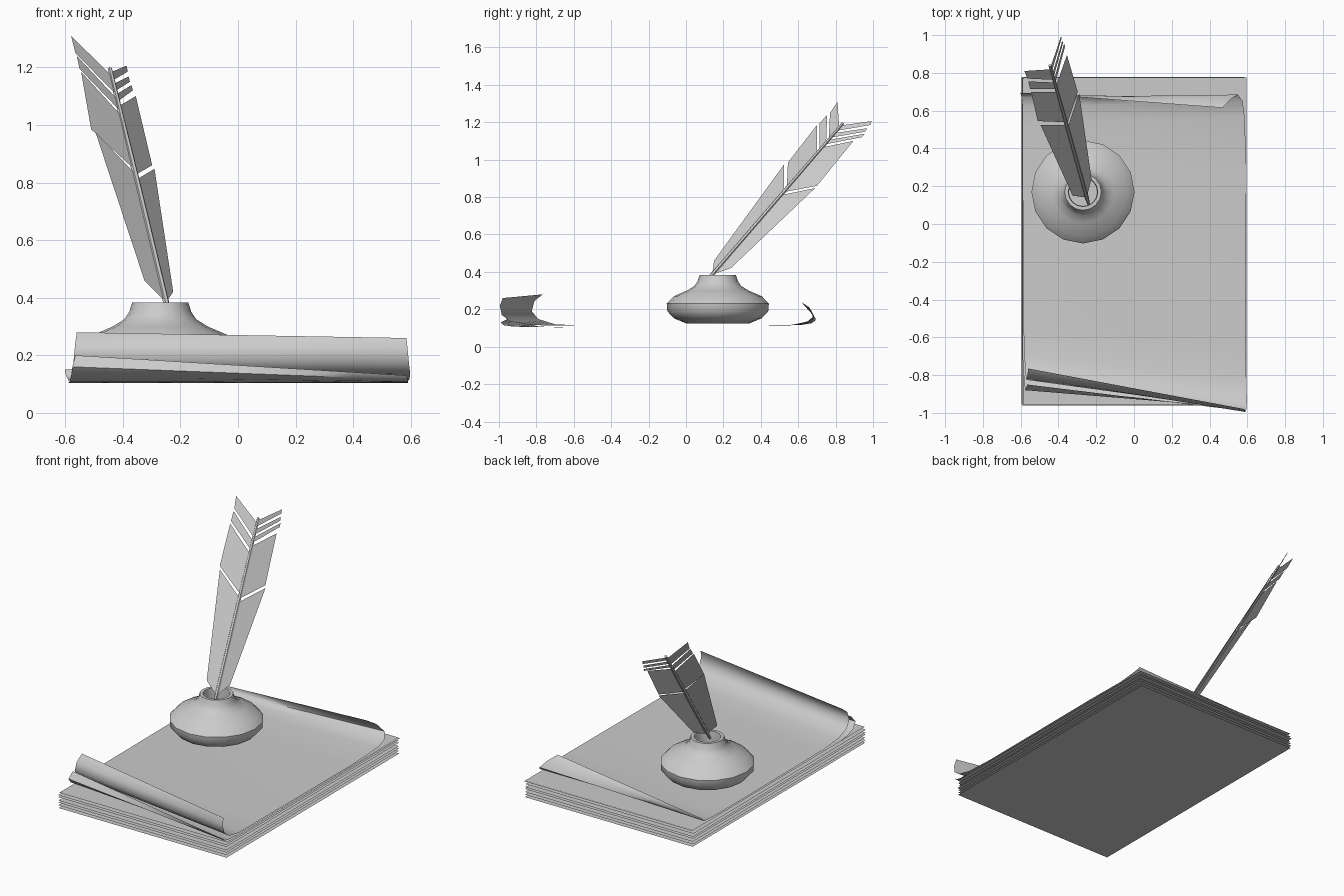
import bpy, bmesh, math, random
from mathutils import Vector

random.seed(3)


def make(name, verts, faces, smooth=None):
    me = bpy.data.meshes.new(name)
    me.from_pydata([tuple(v) for v in verts], [], faces)
    bm = bmesh.new()
    bm.from_mesh(me)
    bmesh.ops.recalc_face_normals(bm, faces=bm.faces)
    bm.to_mesh(me)
    bm.free()
    ob = bpy.data.objects.new(name, me)
    bpy.context.collection.objects.link(ob)
    if smooth:
        bpy.ops.object.select_all(action='DESELECT')
        bpy.context.view_layer.objects.active = ob
        ob.select_set(True)
        bpy.ops.object.shade_smooth_by_angle(angle=math.radians(smooth))
    return ob


def loft_sheet(name, left, right, n=6):
    """Sheet spanned between a left and a right edge profile."""
    verts = [Vector(a).lerp(Vector(b), i / n) for a, b in zip(left, right) for i in range(n + 1)]
    w = n + 1
    faces = [(r * w + i, r * w + i + 1, (r + 1) * w + i + 1, (r + 1) * w + i)
             for r in range(len(left) - 1) for i in range(n)]
    return make(name, verts, faces, 60)


# Stack of flat sheets
for i in range(7):
    dx, dy = (random.uniform(-0.005, 0.005) for _ in range(2)) if i else (0, 0)
    z = i * 0.0165
    make(f"flat_sheet_{i + 1}",
         [(sx * 0.59 + dx, y + dy, z) for sx, y in ((-1, -0.957), (1, -0.957), (1, 0.775), (-1, 0.775))],
         [(0, 1, 2, 3)])

# Second sheet, front edge lifted at the left
loft_sheet("lifted_sheet",
           [(-0.59, 0.77, 0.103), (-0.59, -0.70, 0.104), (-0.585, -0.79, 0.108), (-0.58, -0.85, 0.125),
            (-0.575, -0.88, 0.16), (-0.565, -0.85, 0.20)],
           [(0.59, 0.77, 0.103), (0.59, -0.75, 0.104), (0.59, -0.85, 0.105), (0.59, -0.93, 0.108),
            (0.59, -0.975, 0.115), (0.585, -0.99, 0.13)])

# Top sheet, curled at both ends
loft_sheet("curled_sheet",
           [(-0.60, 0.695, 0.15), (-0.60, 0.69, 0.138), (-0.595, 0.67, 0.125), (-0.59, 0.62, 0.117),
            (-0.59, 0.52, 0.113), (-0.59, 0.30, 0.112), (-0.585, -0.55, 0.112), (-0.58, -0.70, 0.12),
            (-0.575, -0.79, 0.148), (-0.57, -0.825, 0.19), (-0.565, -0.81, 0.245), (-0.56, -0.765, 0.28)],
           [(0.47, 0.615, 0.24), (0.51, 0.66, 0.21), (0.55, 0.685, 0.165), (0.575, 0.65, 0.135),
            (0.585, 0.57, 0.117), (0.595, 0.30, 0.112), (0.59, -0.65, 0.112), (0.595, -0.84, 0.116),
            (0.598, -0.94, 0.135), (0.594, -0.985, 0.17), (0.589, -0.995, 0.22), (0.585, -0.98, 0.26)])

# Inkwell, lathed
profile = [(0.17, 0.125), (0.235, 0.152), (0.27, 0.19), (0.273, 0.23), (0.235, 0.27), (0.165, 0.30),
           (0.125, 0.325), (0.108, 0.35), (0.097, 0.384), (0.078, 0.384), (0.075, 0.355), (0.075, 0.31)]
SIDES = 16
verts = [(-0.27 + r * math.cos(2 * math.pi * k / SIDES), 0.17 + r * math.sin(2 * math.pi * k / SIDES), z)
         for r, z in profile for k in range(SIDES)]
faces = [(j * SIDES + k, j * SIDES + (k + 1) % SIDES, (j + 1) * SIDES + (k + 1) % SIDES, (j + 1) * SIDES + k)
         for j in range(len(profile) - 1) for k in range(SIDES)]
last = (len(profile) - 1) * SIDES
faces += [tuple(range(SIDES)), tuple(range(last, last + SIDES))]
make("inkwell", verts, faces, 45)

# Quill shaft
A, B = Vector((-0.25, 0.14, 0.385)), Vector((-0.445, 0.84, 1.195))


def shaft(t):
    return A.lerp(B, t)


u = (B - A).normalized()
s = u.cross(Vector((0, 0, 1))).normalized()
q = s.cross(u)
rings = [(-0.06, 0.006), (0.0, 0.011), (0.5, 0.011), (1.0, 0.008)]
verts = [shaft(t) + r * (s * math.cos(k * math.pi / 3) + q * math.sin(k * math.pi / 3))
         for t, r in rings for k in range(6)]
faces = [(j * 6 + k, j * 6 + (k + 1) % 6, j * 6 + 6 + (k + 1) % 6, j * 6 + 6 + k)
         for j in range(3) for k in range(6)]
make("quill_shaft", verts, faces + [tuple(range(6)), tuple(range(18, 24))], 50)

# Vane pieces: root span along the shaft, then the two outer corners
left = [(0.0, 0.55, (-0.325, 0.15, 0.46), (-0.495, 0.525, 0.975)),
        (0.57, 0.80, (-0.51, 0.545, 0.985), (-0.545, 0.70, 1.185)),
        (0.82, 0.87, (-0.55, 0.715, 1.195), (-0.56, 0.755, 1.24)),
        (0.89, 0.97, (-0.565, 0.77, 1.25), (-0.58, 0.81, 1.31))]
right = [(0.0, 0.525, (-0.225, 0.24, 0.42), (-0.29, 0.69, 0.848)),
         (0.545, 0.84, (-0.298, 0.70, 0.86), (-0.355, 0.895, 1.10)),
         (0.86, 0.89, (-0.365, 0.94, 1.12), (-0.37, 0.955, 1.138)),
         (0.905, 0.935, (-0.375, 0.96, 1.15), (-0.38, 0.968, 1.168)),
         (0.95, 0.985, (-0.383, 0.985, 1.185), (-0.387, 0.992, 1.206))]
for side, parts in (("left", left), ("right", right)):
    for i, (t0, t1, o0, o1) in enumerate(parts):
        make(f"quill_vane_{side}_{i + 1}", [shaft(t0), shaft(t1), Vector(o1), Vector(o0)], [(0, 1, 2, 3)])
